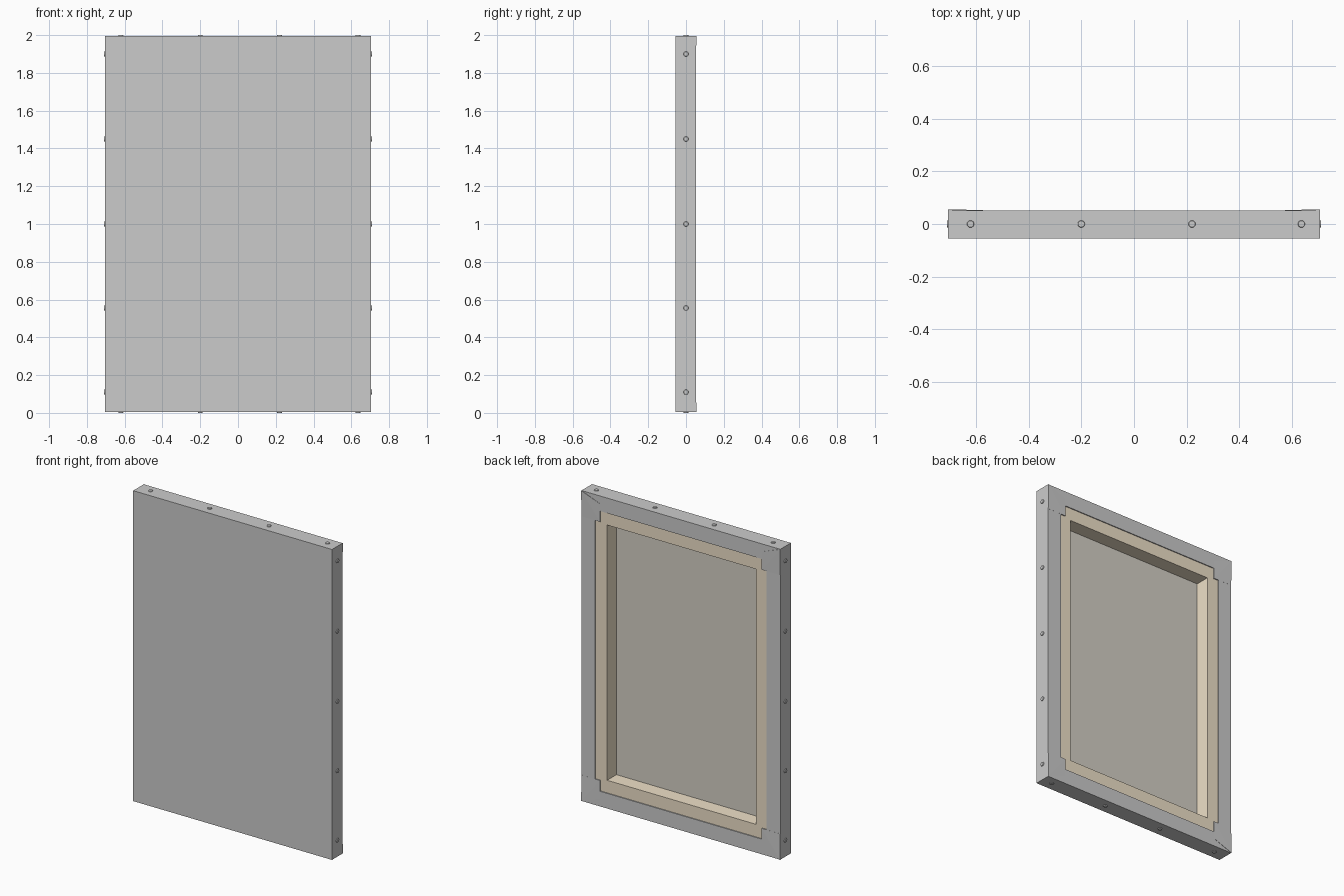
import bpy, bmesh, math
from mathutils import Matrix, Vector

if "Cube" in bpy.data.objects:
    bpy.data.objects.remove(bpy.data.objects["Cube"])

HX, Z0, Z1 = 0.705, 0.005, 1.995      # canvas outline
FRONT, BACK, T = -0.055, 0.052, 0.006  # depth range and cloth thickness


def material(name, color):
    m = bpy.data.materials.new(name)
    m.diffuse_color = (*color, 1)
    m.use_nodes = True
    m.node_tree.nodes["Principled BSDF"].inputs["Base Color"].default_value = m.diffuse_color
    return m


wood = material("wood", (0.86, 0.75, 0.58))
raw_cloth = material("raw_cloth", (0.66, 0.63, 0.56))


def finish(bm, name, mats=()):
    bmesh.ops.recalc_face_normals(bm, faces=bm.faces)
    me = bpy.data.meshes.new(name)
    bm.to_mesh(me)
    bm.free()
    for m in mats:
        me.materials.append(m)
    ob = bpy.data.objects.new(name, me)
    bpy.context.collection.objects.link(ob)
    return ob


def box(name, x0, x1, y0, y1, z0, z1, mat):
    bm = bmesh.new()
    bmesh.ops.create_cube(bm, size=1)
    for v in bm.verts:
        v.co = Vector(((x0 + x1) / 2 + v.co.x * (x1 - x0),
                       (y0 + y1) / 2 + v.co.y * (y1 - y0),
                       (z0 + z1) / 2 + v.co.z * (z1 - z0)))
    return finish(bm, name, [mat])


# Stretched cloth: front sheet wrapped round the sides onto the back
FLAP = 0.097
bm = bmesh.new()
rings = []
for inset, y in ((0, FRONT), (0, BACK), (FLAP, BACK), (FLAP, BACK - T),
                 (T, BACK - T), (T, FRONT + T)):
    x, a, b = HX - inset, Z0 + inset, Z1 - inset
    rings.append([bm.verts.new(p) for p in
                  ((-x, y, a), (x, y, a), (x, y, b), (-x, y, b))])
for r, s in zip(rings, rings[1:]):
    for i in range(4):
        j = (i + 1) % 4
        bm.faces.new((r[i], r[j], s[j], s[i]))
bm.faces.new(rings[0])
bm.faces.new(rings[-1]).material_index = 1
grey = material("grey_cloth", (0.8, 0.8, 0.8))
canvas = finish(bm, "canvas", [grey, raw_cloth])
canvas.data.materials[0] = None

# Wooden stretcher bars: full-height stiles, rails between them
BAR = 0.177
Y0, Y1 = FRONT + T, BACK - T
for side, s in (("right", 1), ("left", -1)):
    xs = sorted((s * (HX - T), s * (HX - BAR)))
    box("stile_" + side, *xs, Y0, Y1, Z0 + T, Z1 - T, wood)
for name, a, b in (("bottom", Z0 + T, Z0 + BAR), ("top", Z1 - BAR, Z1 - T)):
    box("rail_" + name, -HX + BAR, HX - BAR, Y0, Y1 - 0.001, a, b, wood)

# Folded cloth at each back corner, thicker toward the outside
FOLD = ((0, 0, 0.055), (0.132, 0.05, 0.0532), (0.132, 0.166, 0.0525), (0, 0.166, 0.0525))
for sx in (-1, 1):
    for top in (False, True):
        bm = bmesh.new()
        lo, hi = [], []
        for u, w, y in FOLD:
            x, z = sx * (HX - u), (Z1 - w if top else Z0 + w)
            lo.append(bm.verts.new((x, Y1, z)))
            hi.append(bm.verts.new((x, y, z)))
        bm.faces.new(lo)
        for i in range(4):
            j = (i + 1) % 4
            bm.faces.new((lo[i], lo[j], hi[j], hi[i]))
        bm.faces.new((hi[0], hi[1], hi[2]))
        bm.faces.new((hi[0], hi[2], hi[3]))
        finish(bm, "corner_fold")


# Tacks round the edge
def tack(pos, direction):
    bm = bmesh.new()
    rot = Vector((0, 0, 1)).rotation_difference(Vector(direction)).to_matrix().to_4x4()
    bmesh.ops.create_cone(bm, cap_ends=True, segments=16, radius1=0.015,
                          radius2=0.012, depth=0.01,
                          matrix=Matrix.Translation(pos) @ rot)
    finish(bm, "tack")


for x in (-0.62, -0.20, 0.22, 0.635):
    tack((x, 0, Z1), (0, 0, 1))
    tack((x, 0, Z0), (0, 0, -1))
for z in (0.11, 0.555, 1.0, 1.45, 1.9):
    for s in (-1, 1):
        tack((s * HX, 0, z), (s, 0, 0))
